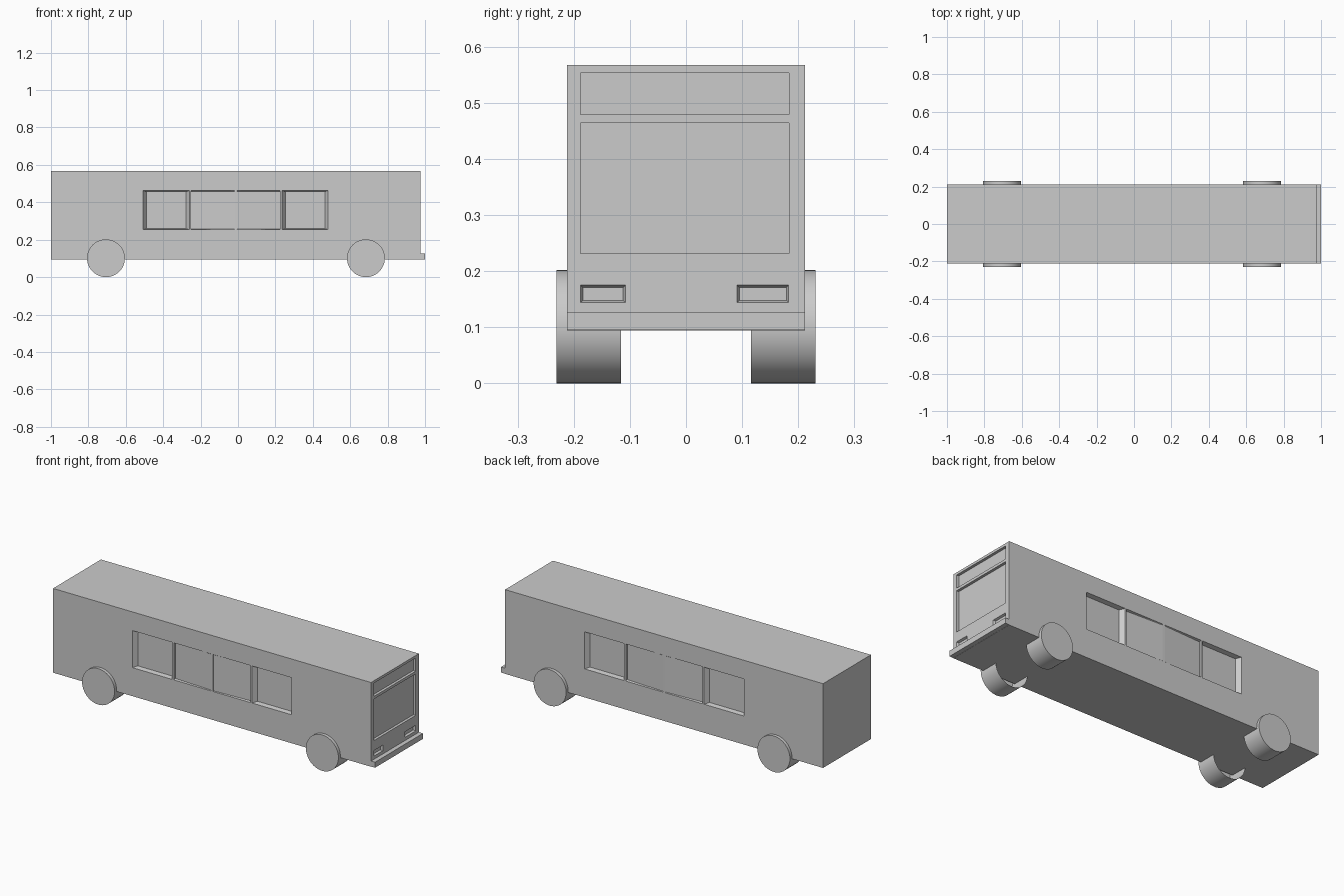
import bpy, bmesh, math
from mathutils import Matrix, Vector

if "Cube" in bpy.data.objects:
    bpy.data.objects.remove(bpy.data.objects["Cube"], do_unlink=True)

grey = bpy.data.materials.new("light grey")
grey.use_nodes = True
colour = (0.6, 0.6, 0.6, 1)
grey.diffuse_color = colour
grey.node_tree.nodes["Principled BSDF"].inputs["Base Color"].default_value = colour

NOSE, TAIL, HALF_W = 0.975, -1.0, 0.2125
FLOOR, ROOF = 0.094, 0.567


def finish(name, bm):
    bmesh.ops.recalc_face_normals(bm, faces=bm.faces)
    mesh = bpy.data.meshes.new(name)
    bm.to_mesh(mesh)
    bm.free()
    obj = bpy.data.objects.new(name, mesh)
    bpy.context.collection.objects.link(obj)
    mesh.materials.append(grey)
    return obj


def box(name, lo, hi):
    bm = bmesh.new()
    size = Vector(hi) - Vector(lo)
    mid = (Vector(hi) + Vector(lo)) / 2
    bmesh.ops.create_cube(bm, size=1, matrix=Matrix.Translation(mid) @ Matrix.Diagonal((*size, 1)))
    return finish(name, bm)


def recess(body, place, u, v, depths, inset=(0, 0)):
    """Cut a pocket: depths at the low-u and high-u ends, floor shrunk by inset."""
    bm = bmesh.new()
    for i, side in enumerate((1, -1)):
        for j, up in enumerate((1, -1)):
            bm.verts.new(place(u[i], v[j], -0.05))
            bm.verts.new(place(u[i], v[j], 0))
            bm.verts.new(place(u[i] + side * inset[0], v[j] + up * inset[1], depths[i]))
    hull = bmesh.ops.convex_hull(bm, input=bm.verts)
    spare = {g for g in hull["geom_interior"] + hull["geom_unused"] if isinstance(g, bmesh.types.BMVert)}
    bmesh.ops.delete(bm, geom=list(spare), context="VERTS")
    cutter = finish("pocket_cutter", bm)
    cutter.hide_render = True
    mod = body.modifiers.new("pocket", "BOOLEAN")
    mod.operation, mod.solver, mod.object = "DIFFERENCE", "EXACT", cutter
    return cutter


body = box("bus_body", (TAIL, -HALF_W, FLOOR), (NOSE, HALF_W, ROOF))
cutters = []

# Side windows: deep end panes and two middle panes rising to the centre
for s in (1, -1):
    def on_side(u, v, d, s=s):
        return (u, s * (HALF_W - d), v)
    height = (0.254, 0.462)
    for u, depths, inset in (
            ((-0.508, -0.26), (0.025, 0.025), (0.018, 0.005)),
            ((-0.25, -0.02), (0.014, 0.003), (0, 0.003)),
            ((-0.005, 0.225), (0.003, 0.014), (0, 0.003)),
            ((0.235, 0.482), (0.025, 0.025), (0.018, 0.005))):
        cutters.append(recess(body, on_side, u, height, depths, inset))


# Nose: destination panel, windscreen and headlight pockets
def on_nose(u, v, d):
    return (NOSE - d, u, v)


for u, v, depth, inset in (
        ((-0.188, 0.184), (0.479, 0.553), 0.015, (0, 0)),
        ((-0.188, 0.184), (0.231, 0.464), 0.015, (0, 0)),
        ((-0.188, -0.108), (0.144, 0.175), 0.012, (0.004, 0.004)),
        ((0.091, 0.183), (0.144, 0.175), 0.012, (0.004, 0.004))):
    cutters.append(recess(body, on_nose, u, v, (depth, depth), inset))

# Bake the pockets into the body and drop the cutters
bpy.context.view_layer.update()
baked = bpy.data.meshes.new_from_object(body.evaluated_get(bpy.context.evaluated_depsgraph_get()))
body.modifiers.clear()
body.data = baked
for c in cutters:
    bpy.data.objects.remove(c, do_unlink=True)

# Front bumper
box("front_bumper", (NOSE, -HALF_W, 0.095), (1.0, HALF_W, 0.126))

# Wheels: drums open on the inner side
for end, x in (("rear", -0.706), ("front", 0.684)):
    for side, s in (("left", 1), ("right", -1)):
        bm = bmesh.new()
        turn = Matrix.Rotation(math.pi / 2, 4, "X")
        bmesh.ops.create_cone(bm, cap_ends=True, segments=48, radius1=0.101, radius2=0.101, depth=0.115,
                              matrix=Matrix.Translation((x, s * 0.173, 0.101)) @ turn)
        inner = [f for f in bm.faces if len(f.verts) > 4 and abs(f.calc_center_median().y) < 0.15]
        bmesh.ops.delete(bm, geom=inner, context="FACES_ONLY")
        wheel = finish(f"{end}_{side}_wheel", bm)
        bpy.ops.object.select_all(action="DESELECT")
        wheel.select_set(True)
        bpy.context.view_layer.objects.active = wheel
        bpy.ops.object.shade_smooth_by_angle()
